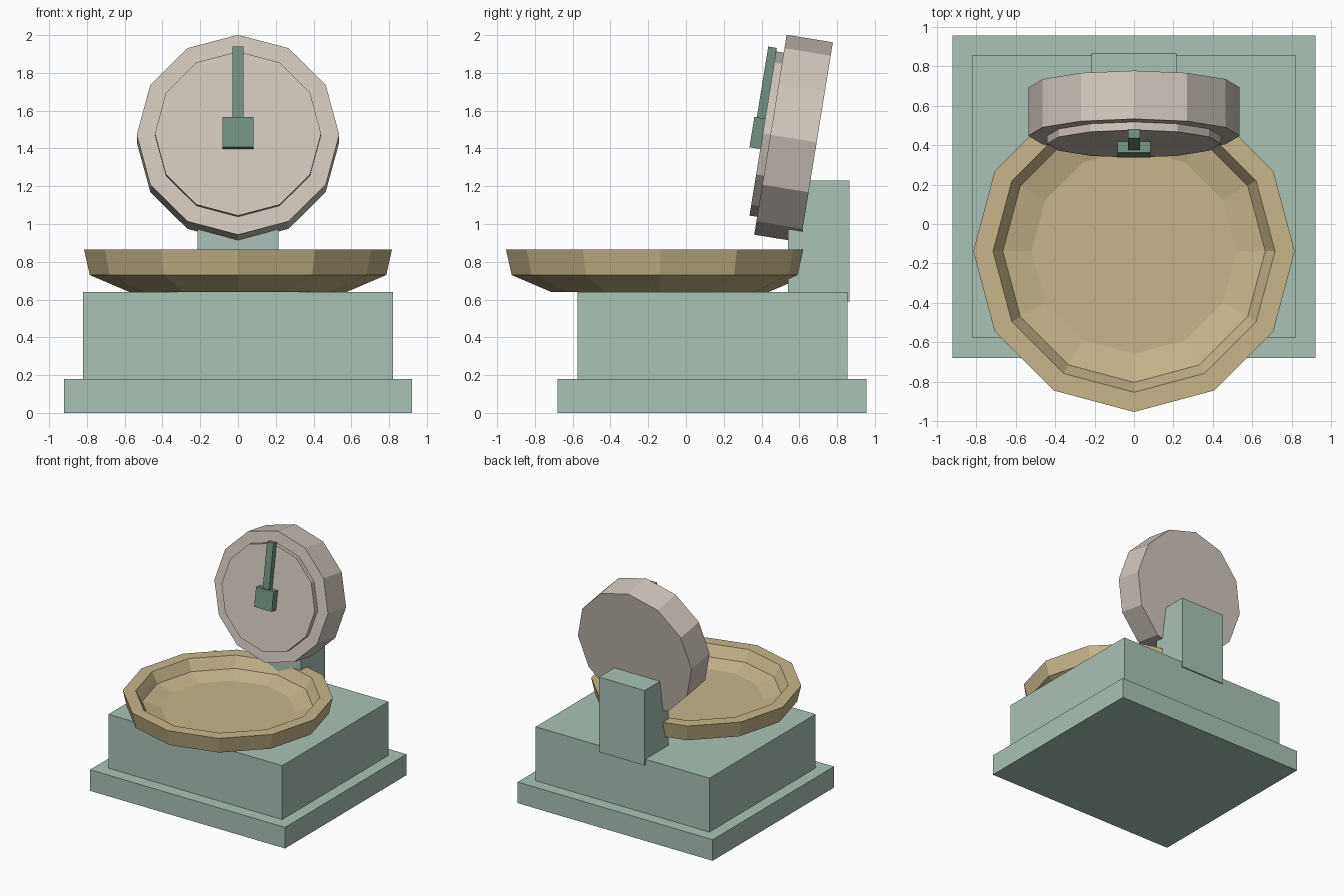
import bpy, bmesh, math
from mathutils import Matrix, Vector

if "Cube" in bpy.data.objects:
    bpy.data.objects.remove(bpy.data.objects["Cube"])

SIDES = 12


def material(name, rgb):
    m = bpy.data.materials.new(name)
    m.diffuse_color = (*rgb, 1)
    m.use_nodes = True
    m.node_tree.nodes["Principled BSDF"].inputs["Base Color"].default_value = m.diffuse_color
    return m


GREEN = material("pale green", (0.40, 0.54, 0.465))
DARK = material("dark green", (0.17, 0.285, 0.22))
CREAM = material("warm cream", (0.64, 0.57, 0.51))
BRASS = material("dull brass", (0.57, 0.465, 0.255))


def finish(bm, name, mat, matrix):
    bmesh.ops.recalc_face_normals(bm, faces=bm.faces[:])
    mesh = bpy.data.meshes.new(name)
    bm.to_mesh(mesh)
    bm.free()
    mesh.materials.append(mat)
    ob = bpy.data.objects.new(name, mesh)
    ob.matrix_world = matrix
    bpy.context.collection.objects.link(ob)
    return ob


def box(name, mat, lo, hi, matrix=Matrix()):
    lo, hi = Vector(lo), Vector(hi)
    bm = bmesh.new()
    bmesh.ops.create_cube(bm, size=1)
    bmesh.ops.scale(bm, vec=hi - lo, verts=bm.verts[:])
    bmesh.ops.translate(bm, vec=(lo + hi) / 2, verts=bm.verts[:])
    return finish(bm, name, mat, matrix)


def lathe(name, mat, profile, matrix=Matrix()):
    """Spin (radius, height) points into a faceted solid with flat end caps."""
    bm = bmesh.new()
    angles = [math.tau * k / SIDES for k in range(SIDES)]
    rings = [[bm.verts.new((r * math.sin(a), -r * math.cos(a), z)) for a in angles]
             for r, z in profile]
    for low, high in zip(rings, rings[1:]):
        for k in range(SIDES):
            j = (k + 1) % SIDES
            bm.faces.new((low[k], low[j], high[j], high[k]))
    bm.faces.new(rings[0])
    bm.faces.new(rings[-1])
    return finish(bm, name, mat, matrix)


# Stepped base and rear post
box("plinth", GREEN, (-0.92, -0.68, 0), (0.92, 0.955, 0.18))
box("body", GREEN, (-0.82, -0.575, 0.18), (0.82, 0.855, 0.64))
box("rear_post", GREEN, (-0.215, 0.54, 0.59), (0.215, 0.865, 1.23))

# Weighing bowl: outside up to the rim, then down the inside to the floor
lathe("bowl", BRASS,
      [(0.575, 0.64), (0.785, 0.73), (0.815, 0.865),
       (0.715, 0.865), (0.665, 0.775), (0.52, 0.737)],
      Matrix.Translation((0, -0.138, 0)))

# Dial leaning back: local y runs up the face, local z points out of it
tilt = (Matrix.Translation((0, 0.447, 1.4725))
        @ Matrix.Rotation(math.radians(80.8), 4, 'X'))
lathe("dial_case", CREAM, [(0.536, -0.248), (0.536, 0)], tilt)
lathe("dial_face", CREAM, [(0.44, -0.02), (0.44, 0.041)], tilt)
box("needle", DARK, (-0.03, 0, 0.04), (0.03, 0.459, 0.086), tilt)
box("needle_hub", DARK, (-0.083, -0.083, 0.035), (0.083, 0.08, 0.099), tilt)
